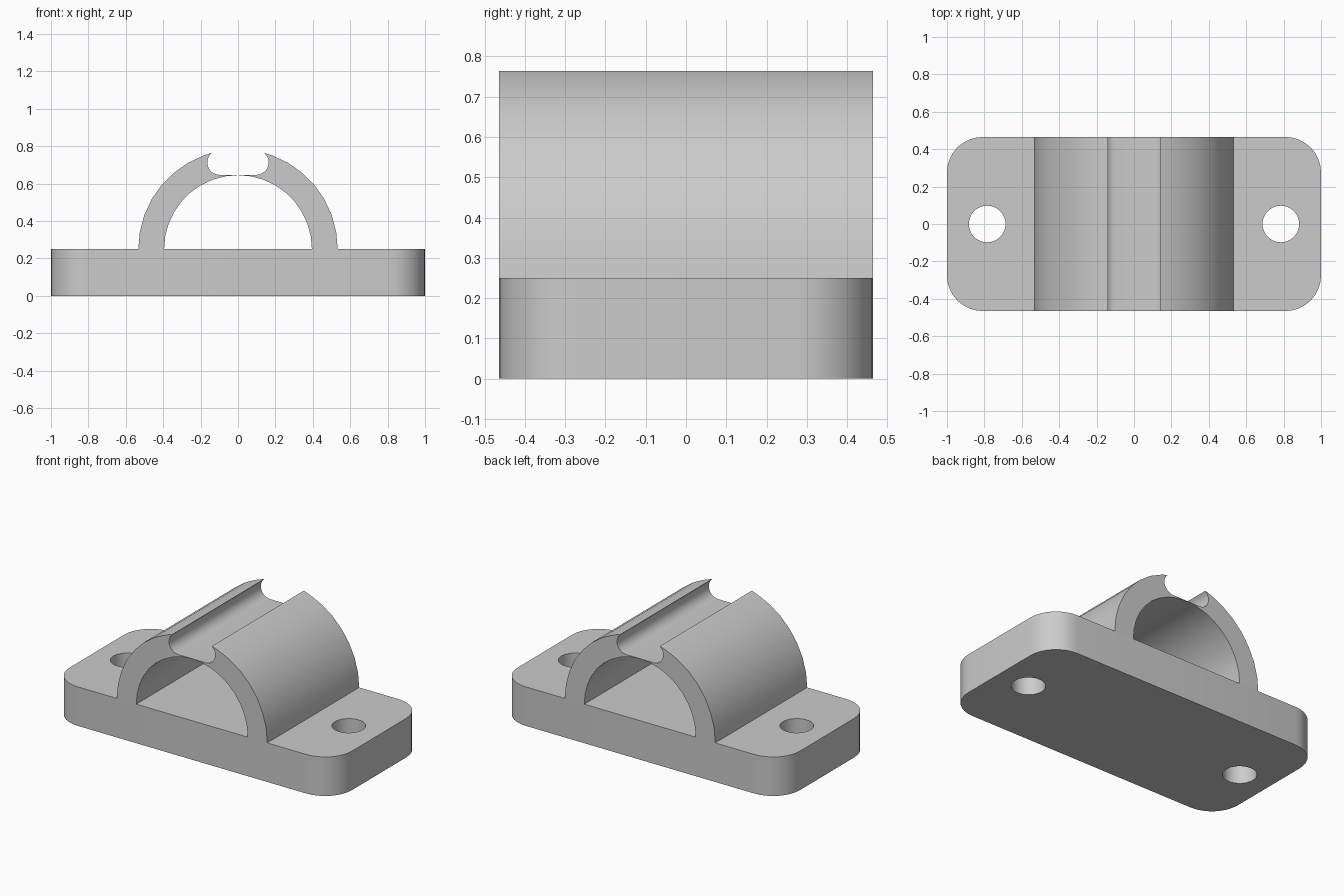
import bpy
from math import sin, cos, pi, radians, acos, atan2, sqrt

cube = bpy.data.objects.get("Cube")
if cube:
    bpy.data.objects.remove(cube, do_unlink=True)

HALF_DEPTH = 0.465
PLATE_TOP = 0.25
OUTER, INNER = 0.533, 0.395

grey = bpy.data.materials.new("plain grey")
grey.use_nodes = True
grey.diffuse_color = (0.6, 0.6, 0.6, 1)
grey.node_tree.nodes["Principled BSDF"].inputs["Base Color"].default_value = (0.6, 0.6, 0.6, 1)


def arc(cx, cy, r, start, end, steps):
    """Points along an arc, angles in degrees."""
    angles = [radians(start + (end - start) * i / steps) for i in range(steps + 1)]
    return [(cx + r * cos(a), cy + r * sin(a)) for a in angles]


def extruded(name, outlines, thickness, location, tilt=0):
    """Solid from flat outlines; the inner outlines become through holes."""
    curve = bpy.data.curves.new(name, "CURVE")
    curve.dimensions = "2D"
    curve.fill_mode = "BOTH"
    curve.extrude = thickness / 2
    for points in outlines:
        spline = curve.splines.new("POLY")
        spline.points.add(len(points) - 1)
        for p, (x, y) in zip(spline.points, points):
            p.co = (x, y, 0, 1)
        spline.use_cyclic_u = True
    obj = bpy.data.objects.new(name, curve)
    bpy.context.collection.objects.link(obj)
    obj.location = location
    obj.rotation_euler.x = tilt
    bpy.ops.object.select_all(action="DESELECT")
    obj.select_set(True)
    bpy.context.view_layer.objects.active = obj
    bpy.ops.object.convert(target="MESH")
    obj = bpy.context.object
    # weld the caps to the walls
    bpy.ops.object.mode_set(mode="EDIT")
    bpy.ops.mesh.select_all(action="SELECT")
    bpy.ops.mesh.remove_doubles(threshold=0.0002)
    bpy.ops.mesh.normals_make_consistent(inside=False)
    bpy.ops.object.mode_set(mode="OBJECT")
    bpy.ops.object.shade_smooth_by_angle(angle=radians(30))
    obj.data.materials.clear()
    obj.data.materials.append(grey)
    return obj


# Base plate: rounded rectangle with two screw holes
R = 0.19
border = []
for i, (sx, sy) in enumerate([(1, 1), (-1, 1), (-1, -1), (1, -1)]):
    border += arc(sx * (1 - R), sy * (HALF_DEPTH - R), R, 90 * i, 90 * i + 90, 8)
holes = [arc(s * 0.785, 0, 0.098, 0, 360, 36)[:-1] for s in (-1, 1)]
extruded("base_plate", [border] + holes, PLATE_TOP, (0, 0, PLATE_TOP / 2))

# Arch: half ring with an undercut slot along its crown
tip_x, slot_x, slot_z, slot_r = 0.14, 0.098, 0.463, 0.066
tip_angle = acos(tip_x / OUTER) * 180 / pi
lip_angle = atan2(sqrt(OUTER**2 - tip_x**2) - slot_z, tip_x - slot_x) * 180 / pi
outside = arc(0, 0, OUTER, 0, 70, 7) + arc(0, 0, OUTER, tip_angle, tip_angle, 1)[:1]
outside += arc(slot_x, slot_z, slot_r, lip_angle, -90, 10)[1:]
mirrored = [(-x, y) for x, y in reversed(outside)]
inside = arc(0, 0, INNER, 180, 0, 18)
extruded("clamp_arch", [outside + mirrored + inside], 2 * HALF_DEPTH,
         (0, 0, PLATE_TOP), pi / 2)
